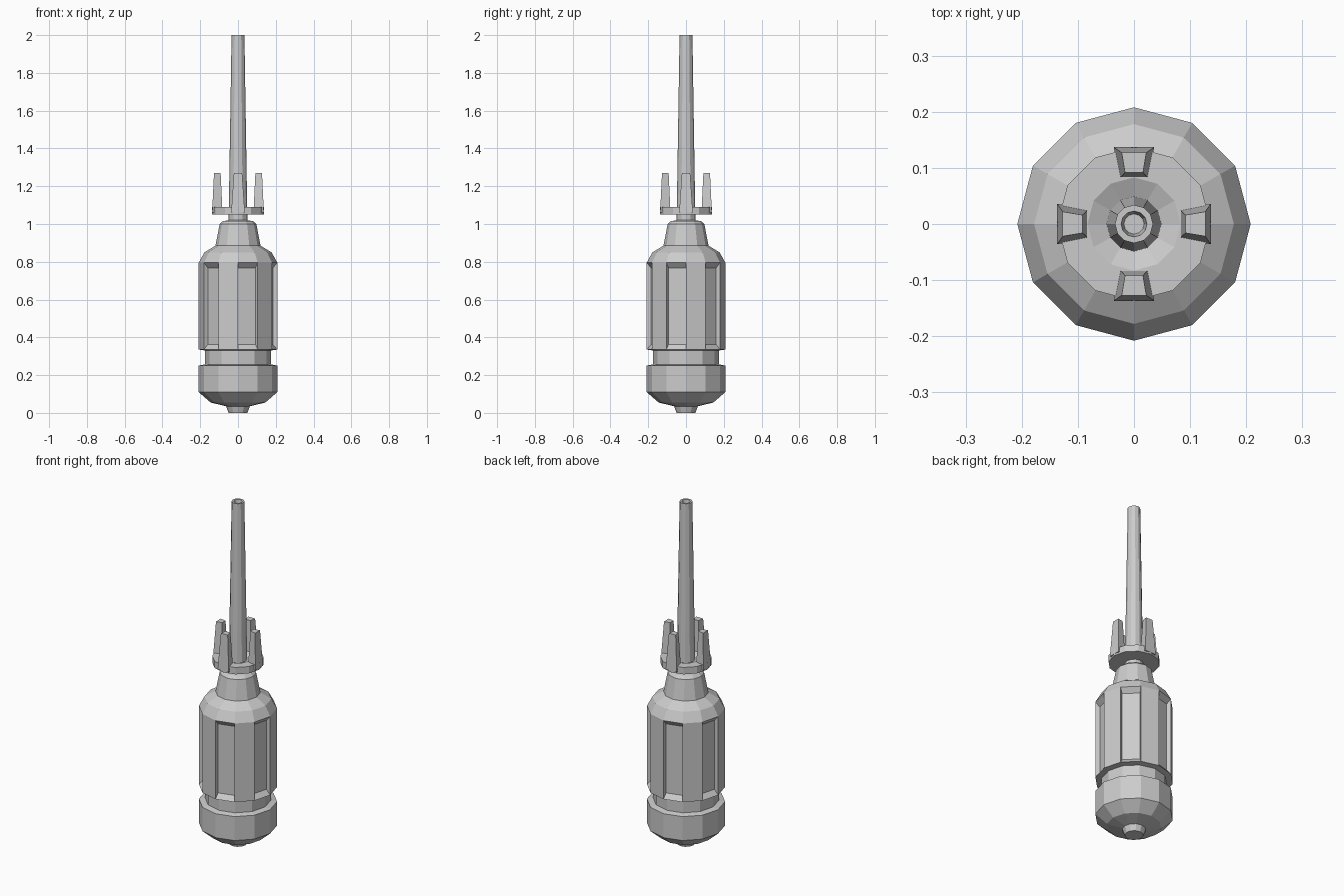
import bpy, bmesh
from math import sin, cos, pi

if "Cube" in bpy.data.objects:
    bpy.data.objects.remove(bpy.data.objects["Cube"])

N = 12


def finish(name, bm):
    bmesh.ops.recalc_face_normals(bm, faces=bm.faces[:])
    me = bpy.data.meshes.new(name)
    bm.to_mesh(me)
    bm.free()
    ob = bpy.data.objects.new(name, me)
    bpy.context.collection.objects.link(ob)
    return ob


def lathe(bm, profile, closed=False):
    """Spin an (r, z) profile; returns side faces as rows[segment][side]."""
    rings = [[bm.verts.new((r * cos(2 * pi * i / N), r * sin(2 * pi * i / N), z))
              for i in range(N)] for r, z in profile]
    pairs = list(zip(rings, rings[1:]))
    if closed:
        pairs.append((rings[-1], rings[0]))
    rows = [[bm.faces.new((a[i], a[(i + 1) % N], b[(i + 1) % N], b[i]))
             for i in range(N)] for a, b in pairs]
    if not closed:
        bm.faces.new(rings[0][::-1])
        bm.faces.new(rings[-1])
    return rows


# Rounded base with small foot, and the narrow groove above it
bm = bmesh.new()
lathe(bm, [(.05, 0), (.063, .035), (.145, .055), (.208, .11), (.208, .25),
           (.175, .257), (.175, .335)])
finish("base_cap", bm)

# Grip: every other side is pressed inwards as a panel
bm = bmesh.new()
rows = lathe(bm, [(.17, .33), (.208, .335), (.208, .795), (.178, .85), (.12, .885)])
for face in rows[1][1::2]:
    new = bmesh.ops.extrude_discrete_faces(bm, faces=[face])["faces"][0]
    for v in new.verts:
        v.co.x *= .885
        v.co.y *= .885
        v.co.z += .028 if v.co.z < .5 else -.028
finish("grip", bm)

# Tapered collar and neck
bm = bmesh.new()
lathe(bm, [(.12, .883), (.097, 1.0), (.08, 1.015), (.05, 1.02), (.05, 1.075)])
finish("collar", bm)

# Prong ring
bm = bmesh.new()
lathe(bm, [(.137, 1.05), (.137, 1.09), (.083, 1.09), (.048, 1.075), (.048, 1.05)], closed=True)
finish("prong_ring", bm)

# Four tapered prongs
for k in range(4):
    bm = bmesh.new()
    quads = []
    for z, inner, wi, outer, wo in ((1.06, .082, .025, .137, .036),
                                    (1.27, .092, .016, .127, .022)):
        pts = [(inner, -wi), (outer, -wo), (outer, wo), (inner, wi)]
        quads.append([bm.verts.new((x, y, z)) for x, y in pts])
    lo, hi = quads
    bm.faces.new(lo[::-1])
    bm.faces.new(hi)
    for i in range(4):
        j = (i + 1) % 4
        bm.faces.new((lo[i], lo[j], hi[j], hi[i]))
    finish(f"prong_{k + 1}", bm).rotation_euler.z = k * pi / 2

# Long tapered shaft with a hollow tip
bm = bmesh.new()
lathe(bm, [(.049, 1.06), (.034, 2.0), (.023, 2.0), (.018, 1.96)])
finish("shaft", bm)
